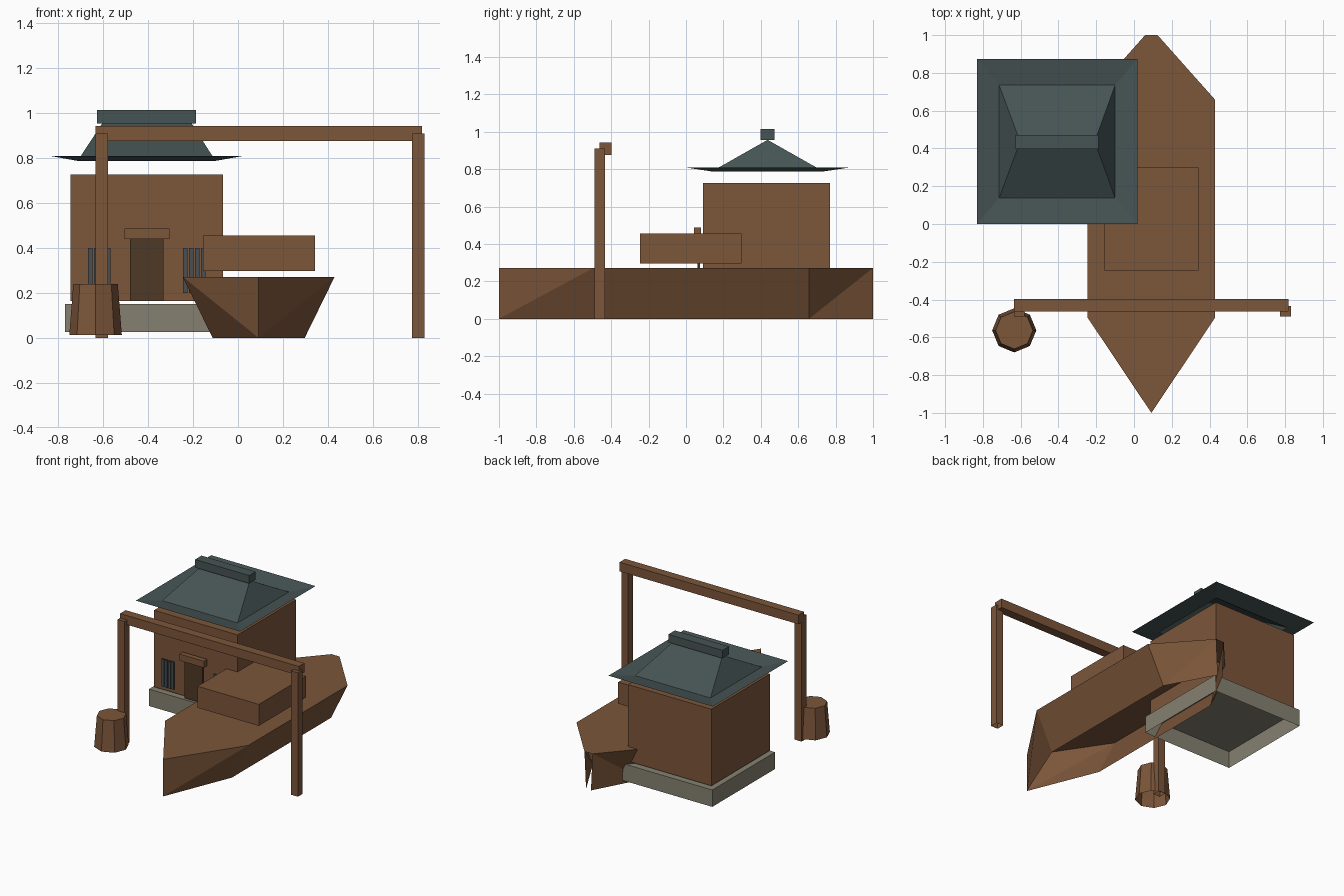
import bpy, bmesh, math

if "Cube" in bpy.data.objects:
    bpy.data.objects.remove(bpy.data.objects["Cube"])


def material(name, rgb):
    m = bpy.data.materials.new(name)
    m.diffuse_color = (*rgb, 1)
    m.use_nodes = True
    m.node_tree.nodes["Principled BSDF"].inputs["Base Color"].default_value = m.diffuse_color
    return m


wood = material("warm wood", (0.200, 0.092, 0.042))
dark_wood = material("dark wood", (0.078, 0.042, 0.019))
slate = material("slate green", (0.061, 0.088, 0.088))
bar_grey = material("window grey", (0.063, 0.078, 0.088))
stone = material("stone", (0.235, 0.220, 0.165))


def add_mesh(name, verts, faces, mat, fix_normals=True):
    me = bpy.data.meshes.new(name)
    me.from_pydata(verts, [], faces)
    me.materials.append(mat)
    if fix_normals:
        bm = bmesh.new()
        bm.from_mesh(me)
        bmesh.ops.recalc_face_normals(bm, faces=bm.faces)
        bm.to_mesh(me)
        bm.free()
    ob = bpy.data.objects.new(name, me)
    bpy.context.collection.objects.link(ob)
    return ob


def rect(x, y, z):
    """Corner loop of a horizontal rectangle."""
    return [(x[0], y[0], z), (x[1], y[0], z), (x[1], y[1], z), (x[0], y[1], z)]


def walls(n):
    """Side faces between a lower loop and an upper loop of n points."""
    return [(i, (i + 1) % n, n + (i + 1) % n, n + i) for i in range(n)]


def box(name, x, y, z, mat, bottom=True):
    faces = walls(4) + [(4, 5, 6, 7)]
    if bottom:
        faces.append((3, 2, 1, 0))
    return add_mesh(name, rect(x, y, z[0]) + rect(x, y, z[1]), faces, mat, False)


# House: hollow stone plinth and timber body
HX = -0.406
box("stone_plinth", (-0.77, -0.042), (0.067, 0.795), (0.026, 0.15), stone, False)
box("house_body", (-0.745, -0.067), (0.09, 0.77), (0.164, 0.727), wood)

# Door, lintel and slatted windows standing just off the front wall
box("door", (HX - 0.074, HX + 0.074), (0.062, 0.076), (0.164, 0.44), dark_wood)
box("door_lintel", (HX - 0.1, HX + 0.1), (0.042, 0.08), (0.44, 0.488), wood)
for side, label in ((-1, "left"), (1, "right")):
    for i in range(4):
        cx = HX + side * (0.172 + i * 0.0265)
        box(f"{label}_window_bar_{i + 1}", (cx - 0.01, cx + 0.01),
            (0.064, 0.076), (0.2, 0.4), bar_grey)

# Roof: upturned eave ring, hipped top and ridge beam
eave_in_x, eave_in_y = (-0.714, -0.1), (0.138, 0.735)
add_mesh("roof_eave",
         rect(eave_in_x, eave_in_y, 0.788) + rect((-0.83, 0.018), (0.0, 0.874), 0.809),
         [tuple(reversed(f)) for f in walls(4)], slate, False)
add_mesh("roof_hip",
         rect(eave_in_x, eave_in_y, 0.788) + [(-0.603, 0.436, 0.957), (-0.208, 0.436, 0.957)],
         [(0, 1, 5, 4), (1, 2, 5), (2, 3, 4, 5), (3, 0, 4)], slate, False)
box("roof_ridge", (-0.627, -0.187), (0.397, 0.472), (0.955, 1.014), slate)

# Boat hull: closed deck, open underneath and at the stern end
BX = 0.092
stations = [(-1.0, 0.0, 0.0), (-0.495, 0.338, 0.205),
            (0.657, 0.338, 0.205), (1.0, 0.033, 0.02)]   # y, deck half, keel half
verts, faces = [], []
for y, top, low in stations:
    verts += [(BX - top, y, 0.272), (BX + top, y, 0.272),
              (BX - low, y, 0), (BX + low, y, 0)]
for s in range(2):
    a, b, c, d = [4 * k + s for k in range(4)]
    if s == 1:
        a = 0                                   # both sides meet at the bow
    a_low, b_low, c_low, d_low = 2, b + 2, c + 2, d + 2
    faces += [(a, a_low, b), (a_low, b_low, b), (b, b_low, c_low, c),
              (c, c_low, d), (c_low, d_low, d)]
faces.append((0, 5, 9, 13, 12, 8, 4))
add_mesh("boat_hull", verts, faces, wood)
box("boat_cabin", (-0.156, 0.342), (-0.247, 0.298), (0.297, 0.455), wood, False)

# Gate: two posts and a crossbeam
for label, x in (("left", -0.607), ("right", 0.802)):
    box(f"{label}_gate_post", (x - 0.028, x + 0.028), (-0.49, -0.434), (0, 0.91), wood, False)
box("gate_beam", (-0.635, 0.818), (-0.462, -0.397), (0.876, 0.943), wood)

# Tapered eight-sided tub, open underneath
tub = [(-0.634 + r * math.cos(i * math.pi / 4), -0.563 + r * math.sin(i * math.pi / 4), z)
       for r, z in ((0.117, 0.013), (0.099, 0.24)) for i in range(8)]
add_mesh("tub", tub, walls(8) + [tuple(range(8, 16))], wood, False)
